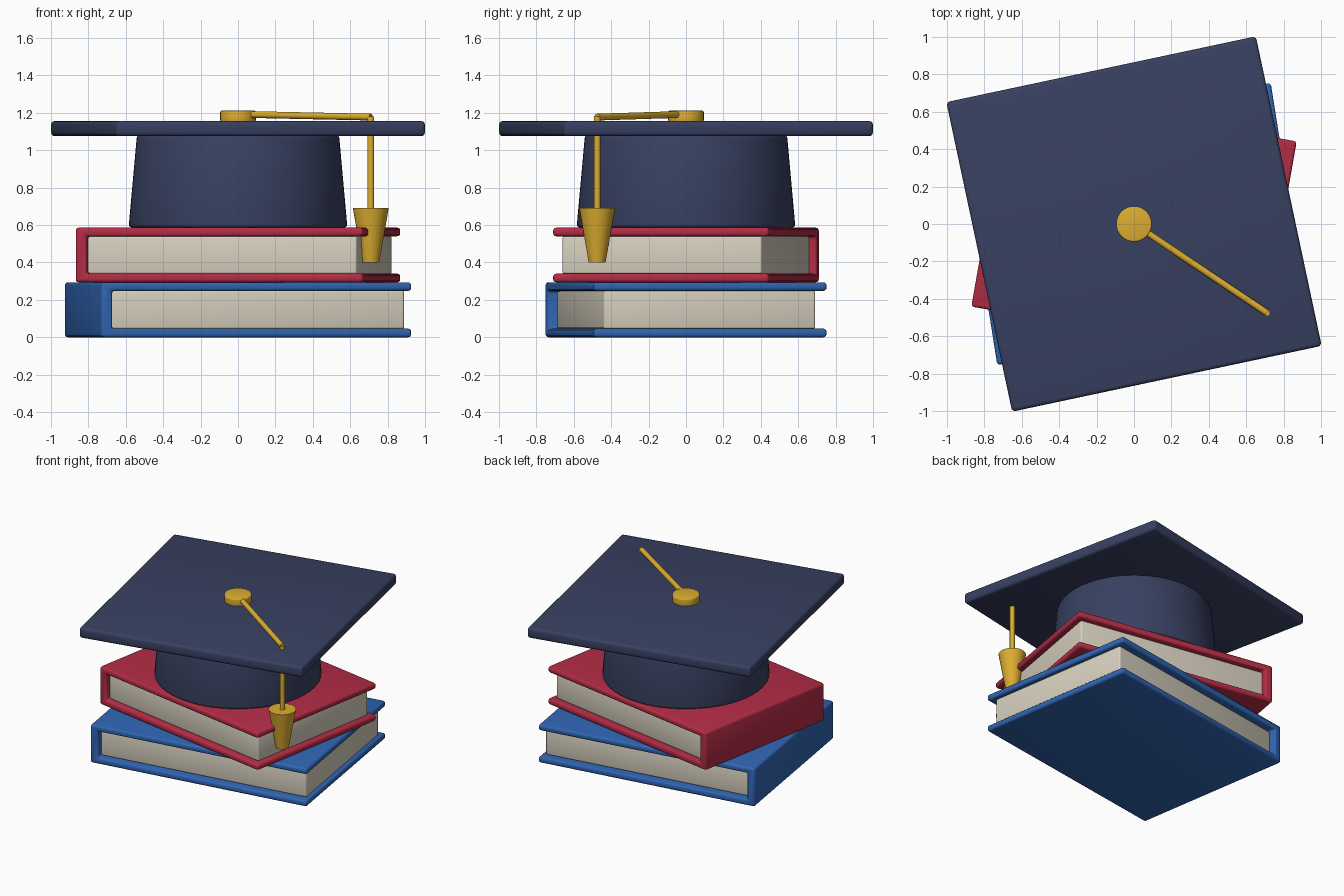
import bpy, bmesh
from math import radians
from mathutils import Vector

if "Cube" in bpy.data.objects:
    bpy.data.objects.remove(bpy.data.objects["Cube"])


def material(name, rgb):
    m = bpy.data.materials.new(name)
    m.diffuse_color = (*rgb, 1)
    m.use_nodes = True
    m.node_tree.nodes["Principled BSDF"].inputs["Base Color"].default_value = m.diffuse_color
    return m


NAVY = material("navy", (0.04, 0.052, 0.12))
GOLD = material("gold", (0.72, 0.42, 0.03))
RED = material("red", (0.45, 0.025, 0.06))
BLUE = material("blue", (0.03, 0.13, 0.45))
PAPER = material("paper", (0.68, 0.63, 0.52))


def finish(obj, name, mat, bevel=0.0):
    """Name, colour, bevel and smooth a part."""
    obj.name = name
    obj.data.materials.append(mat)
    bpy.ops.object.select_all(action='DESELECT')
    obj.select_set(True)
    bpy.context.view_layer.objects.active = obj
    if bevel:
        b = obj.modifiers.new("Bevel", 'BEVEL')
        b.width = bevel
        b.segments = 3
        b.limit_method = 'ANGLE'
        b.angle_limit = radians(40)
        bpy.ops.object.modifier_apply(modifier=b.name)
    bpy.ops.object.shade_smooth_by_angle(angle=radians(35))
    return obj


def box(name, lo, hi, mat, bevel, turn=0):
    """Box between two corners, turned about the z axis of the stack."""
    lo, hi = Vector(lo), Vector(hi)
    bpy.ops.mesh.primitive_cube_add(size=1)
    o = bpy.context.object
    for v in o.data.vertices:
        v.co = (lo + hi) / 2 + v.co * (hi - lo)
    o.rotation_euler.z = radians(turn)
    return finish(o, name, mat, bevel)


def cone(name, a, b, r1, r2, mat, sides, bevel=0.0):
    """Tapered cylinder from point a (radius r1) to point b (radius r2)."""
    a, b = Vector(a), Vector(b)
    bpy.ops.mesh.primitive_cone_add(vertices=sides, radius1=r1, radius2=r2,
                                    depth=(b - a).length, location=(a + b) / 2)
    o = bpy.context.object
    o.rotation_euler = (b - a).to_track_quat('Z', 'Y').to_euler()
    return finish(o, name, mat, bevel)


def book(name, hx, hy, z0, z1, pages_x, pages_y, turn, mat):
    """C-shaped cover (two boards and a spine on -x) around a page block."""
    t, s = 0.046, 0.06
    profile = [(-hx, z0), (hx, z0), (hx, z0 + t), (-hx + s, z0 + t),
               (-hx + s, z1 - t), (hx, z1 - t), (hx, z1), (-hx, z1)]
    bm = bmesh.new()
    face = bm.faces.new([bm.verts.new((x, -hy, z)) for x, z in profile])
    ext = bmesh.ops.extrude_face_region(bm, geom=[face])
    verts = [g for g in ext["geom"] if isinstance(g, bmesh.types.BMVert)]
    bmesh.ops.translate(bm, verts=verts, vec=(0, 2 * hy, 0))
    bmesh.ops.recalc_face_normals(bm, faces=bm.faces[:])
    me = bpy.data.meshes.new(name + "_cover")
    bm.to_mesh(me)
    bm.free()
    o = bpy.data.objects.new(name + "_cover", me)
    bpy.context.collection.objects.link(o)
    o.rotation_euler.z = radians(turn)
    finish(o, name + "_cover", mat, 0.016)
    box(name + "_pages", (-hx + s - 0.01, -pages_y, z0 + t - 0.002),
        (pages_x, pages_y, z1 - t + 0.002), PAPER, 0.012, turn)


# Stacked books
book("lower_book", 0.84, 0.63, 0.0, 0.294, 0.81, 0.573, 9, BLUE)
book("upper_book", 0.78, 0.586, 0.294, 0.586, 0.74, 0.542, -10, RED)

# Cap crown and square board
cone("cap_crown", (0, 0, 0.586), (0, 0, 1.085), 0.585, 0.54, NAVY, 64, 0.02)
box("cap_board", (-0.846, -0.846, 1.075), (0.846, 0.846, 1.156), NAVY, 0.02, 12)

# Button, cord and tassel
drop = (0.71, -0.475)
cone("button", (0, 0, 1.15), (0, 0, 1.211), 0.095, 0.095, GOLD, 40, 0.008)
cone("top_cord", (0.05, -0.033, 1.191), (*drop, 1.177), 0.018, 0.018, GOLD, 16)
cone("hanging_cord", (*drop, 0.67), (*drop, 1.18), 0.018, 0.018, GOLD, 16)
cone("tassel", (*drop, 0.4), (*drop, 0.692), 0.045, 0.096, GOLD, 32)
